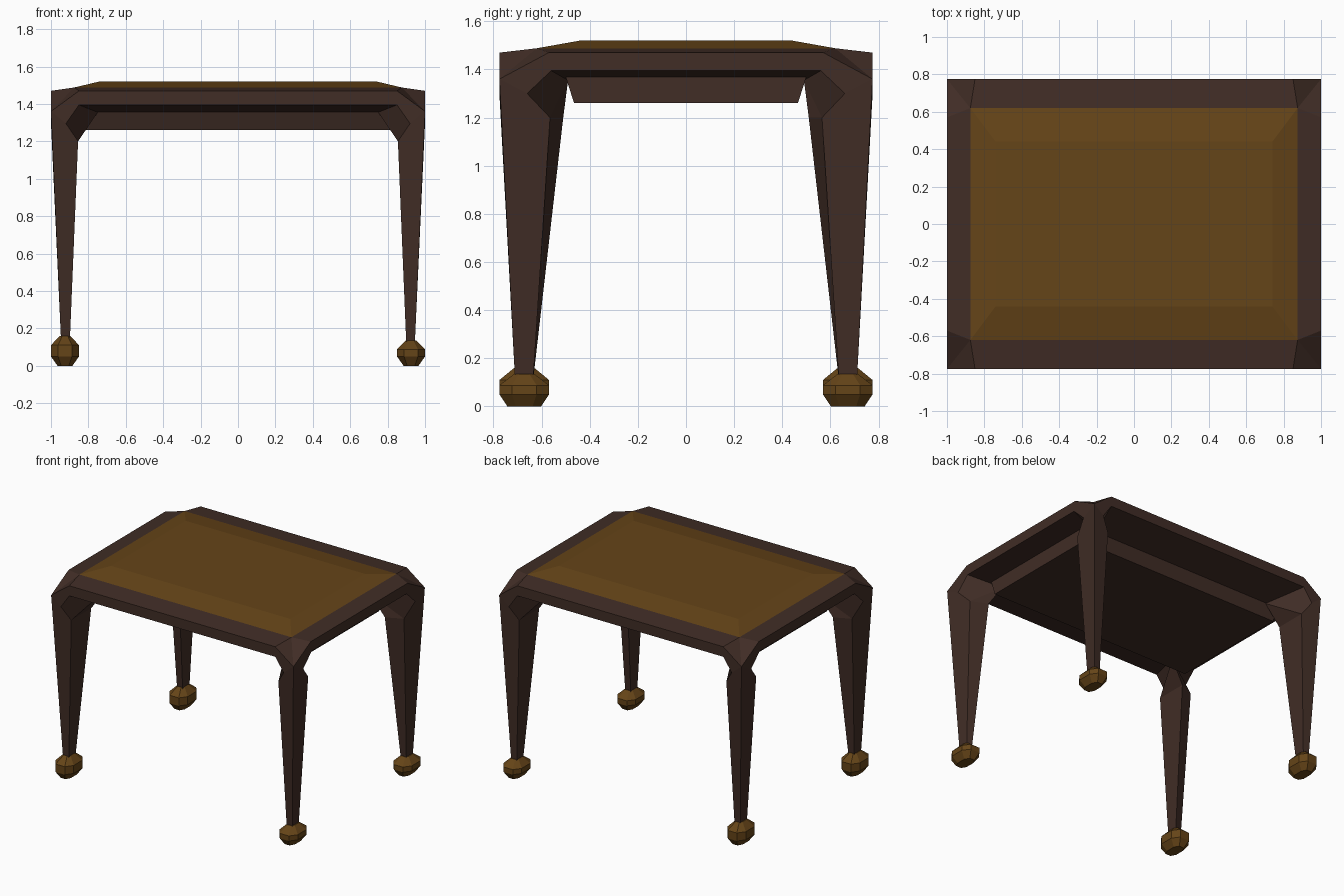
import bpy, bmesh

if "Cube" in bpy.data.objects:
    bpy.data.objects.remove(bpy.data.objects["Cube"])


def material(name, rgb):
    m = bpy.data.materials.new(name)
    m.diffuse_color = (*rgb, 1)
    m.use_nodes = True
    m.node_tree.nodes["Principled BSDF"].inputs["Base Color"].default_value = m.diffuse_color
    return m


WOOD = material("dark_wood", (0.052, 0.026, 0.019))
GOLD = material("ochre", (0.13, 0.058, 0.009))


def add_mesh(name, verts, faces, mat):
    me = bpy.data.meshes.new(name)
    me.from_pydata(verts, [], faces)
    bm = bmesh.new()
    bm.from_mesh(me)
    bmesh.ops.recalc_face_normals(bm, faces=bm.faces)
    bm.to_mesh(me)
    bm.free()
    me.materials.append(mat)
    ob = bpy.data.objects.new(name, me)
    bpy.context.collection.objects.link(ob)
    return ob


def loft(name, rings, mat):
    """Closed solid through equal-length rings of points."""
    n = len(rings[0])
    faces = [tuple(range(n)), tuple(range((len(rings) - 1) * n, len(rings) * n))]
    for r in range(len(rings) - 1):
        for i in range(n):
            j = (i + 1) % n
            faces.append((r * n + i, r * n + j, r * n + n + j, r * n + n + i))
    return add_mesh(name, [p for ring in rings for p in ring], faces, mat)


def rect(hx, hy, z):
    return [(-hx, -hy, z), (hx, -hy, z), (hx, hy, z), (-hx, hy, z)]


# Frame and leg: one quarter, named corner points, mirrored in x and y
P = {
    "T": (.875, .62, 1.488), "T0": (0, .62, 1.488), "T1": (.875, 0, 1.488),
    "A": (.85, .775, 1.47), "A0": (0, .775, 1.47),
    "B": (1, .57, 1.47), "B0": (1, 0, 1.47), "C": (1, .775, 1.36),
    "D": (.85, .775, 1.395), "D0": (0, .775, 1.395),
    "E": (1, .56, 1.395), "E0": (1, 0, 1.395),
    "G": (.75, .49, 1.355), "G0": (0, .49, 1.355), "H0": (.75, 0, 1.355),
    "J": (.92, .775, 1.295), "K": (1, .66, 1.30),
    "F": (.855, .745, 1.2), "S": (.975, .565, 1.2), "I": (.855, .51, 1.2),
    "p": (.945, .71, .11), "q": (.9, .71, .11),
    "r": (.945, .635, .11), "s": (.9, .635, .11),
}
FACES = ["A0 A T T0", "A T C", "T B C", "B B0 T1 T", "A A0 D0 D", "B B0 E0 E",
         "C A D J", "C K E B", "C J F q p", "C p r S K", "J D G F", "K S G E",
         "D D0 G0 G", "E G H0 E0", "F G I", "S I G", "F I s q", "S r s I",
         "p q s r"]
keys = list(P)
frame = add_mesh("frame_and_legs", list(P.values()),
                 [[keys.index(k) for k in f.split()] for f in FACES], WOOD)
mod = frame.modifiers.new("mirror", "MIRROR")
mod.use_axis = (True, True, False)

# Hanging panel under the seat
loft("under_panel", [rect(.84, .465, 1.26), rect(.84, .5, 1.37)], WOOD)

# Low cushion with sloped edges
loft("cushion", [rect(.875, .62, 1.46), rect(.875, .62, 1.488),
                 rect(.74, .44, 1.52)], GOLD)


# Faceted eight-sided feet, slightly taller on the left
def octagon(cx, cy, hx, hy, z):
    k = .5
    return [(cx + sx * hx, cy + sy * hy, z) for sx, sy in
            ((1, -k), (1, k), (k, 1), (-k, 1), (-1, k), (-1, -k), (-k, -1), (k, -1))]


for sx, side, heights in ((-1, "left", (0, .05, .11, .16)),
                          (1, "right", (0, .05, .088, .135))):
    for sy, end in ((-1, "front"), (1, "back")):
        rings = [octagon(sx * .925, sy * .672, hx, hy, z) for (hx, hy), z in
                 zip(((.04, .07), (.075, .103), (.075, .103), (.028, .042)), heights)]
        loft(f"{end}_{side}_foot", rings, GOLD)
